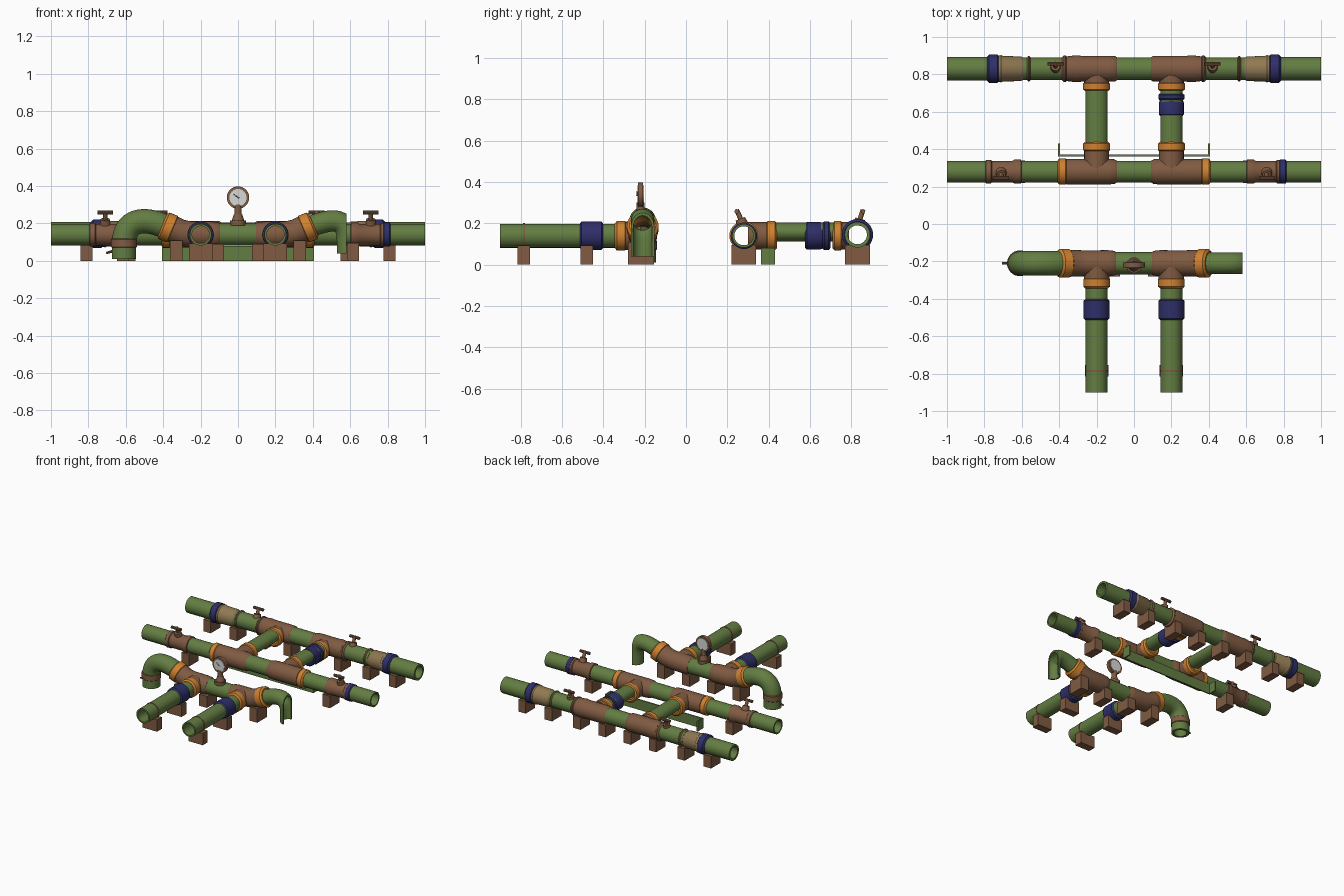
import bpy, bmesh, math
from mathutils import Vector, Matrix
from mathutils.geometry import interpolate_bezier

if "Cube" in bpy.data.objects:
    bpy.data.objects.remove(bpy.data.objects["Cube"])

def mat(name, rgb):
    m = bpy.data.materials.new(name)
    m.diffuse_color = (*rgb, 1)
    m.use_nodes = True
    m.node_tree.nodes["Principled BSDF"].inputs["Base Color"].default_value = m.diffuse_color
    return m

GREEN = mat("pipe green", (0.125, 0.205, 0.055))
BROWN = mat("fitting brown", (0.215, 0.105, 0.055))
ORANGE = mat("joint orange", (0.62, 0.22, 0.03))
BLUE = mat("coupling blue", (0.028, 0.028, 0.14))
TAN = mat("sleeve tan", (0.28, 0.19, 0.085))
WHITE = mat("dial white", (0.68, 0.70, 0.70))
N = 32

def finish(bm, name, m, smooth=True):
    bmesh.ops.recalc_face_normals(bm, faces=bm.faces)
    me = bpy.data.meshes.new(name)
    bm.to_mesh(me)
    bm.free()
    me.materials.append(m)
    ob = bpy.data.objects.new(name, me)
    bpy.context.collection.objects.link(ob)
    if smooth:
        bpy.context.view_layer.objects.active = ob
        ob.select_set(True)
        bpy.ops.object.shade_smooth_by_angle(angle=math.radians(35))
        ob.select_set(False)
    return ob

def sweep(name, stations, m, inner=0.046, cut_x=None, squash=1):
    """Hollow pipe through stations (point, tangent, radius)."""
    bm = bmesh.new()
    rings = []
    walls = stations + [(p, t, inner) for p, t, r in (stations[-1], *stations[-2:0:-1], stations[0])]
    for p, t, r in walls:
        t = t.normalized()
        u = Vector((1, 0, 0)) if abs(t.y) > 0.9 else Vector((0, 1, 0))
        v = t.cross(u)
        ring = []
        for i in range(N):
            a = 2 * math.pi * i / N
            d = u * math.cos(a) + v * math.sin(a)
            d.z *= squash
            ring.append(bm.verts.new(p + d * r))
        rings.append(ring)
    for k in range(len(rings)):
        A, B = rings[k], rings[(k + 1) % len(rings)]
        for i in range(N):
            j = (i + 1) % N
            bm.faces.new((A[i], A[j], B[j], B[i]))
    if cut_x is not None:
        res = bmesh.ops.bisect_plane(bm, geom=bm.verts[:] + bm.edges[:] + bm.faces[:],
                                     plane_co=(cut_x, 0, 0), plane_no=(1, 0, 0), clear_outer=True)
        edges = [e for e in res["geom_cut"] if isinstance(e, bmesh.types.BMEdge)]
        bmesh.ops.triangle_fill(bm, edges=edges, use_beauty=True)
    return finish(bm, name, m)

def run(name, axis, origin, prof, m, inner=0.046, squash=1):
    """Straight section; prof is a list of (distance along axis, radius)."""
    t = Vector((1, 0, 0)) if axis == "x" else Vector((0, 1, 0))
    return sweep(name, [(Vector(origin) + t * d, t, r) for d, r in prof], m, inner, None, squash)

def band(a, b, r):
    """Coupling profile with bevelled ends."""
    return [(a, r - 0.012), (a + 0.01, r), (b - 0.01, r), (b, r - 0.012)]

def box(name, x0, x1, y0, y1, z0, z1, m):
    bm = bmesh.new()
    bmesh.ops.create_cube(bm, size=1, matrix=Matrix.Translation(
        ((x0 + x1) / 2, (y0 + y1) / 2, (z0 + z1) / 2)) @ Matrix.Diagonal((x1 - x0, y1 - y0, z1 - z0, 1)))
    return finish(bm, name, m, False)

def rod(name, p, q, r0, r1, m, seg=24):
    p, q = Vector(p), Vector(q)
    bm = bmesh.new()
    rot = (q - p).to_track_quat('Z', 'Y').to_matrix().to_4x4()
    bmesh.ops.create_cone(bm, cap_ends=True, segments=seg, radius1=r0, radius2=r1, depth=(q - p).length,
                          matrix=Matrix.Translation((p + q) / 2) @ rot)
    return finish(bm, name, m)

def valve_handle(x, y, z, lean):
    """Leaning stem with a cross bar on top."""
    top = (x, y + lean, z + 0.065)
    rod("valve_collar", (x, y, z - 0.01), (x, y + lean * 0.4, z + 0.022), 0.03, 0.024, BROWN)
    rod("valve_stem", (x, y, z), top, 0.012, 0.012, BROWN, 12)
    rod("valve_bar", (x - 0.042, y + lean, z + 0.058), (x + 0.042, y + lean, z + 0.058), 0.011, 0.011, BROWN, 10)

# back pipe line
back = (0, 0.83, 0.145)
run("back_middle_pipe", "x", back, [(-0.1, 0.06), (0.1, 0.06)], GREEN)
for s in (-1, 1):
    def sec(name, prof, m, o=back):
        run(name, "x", o, [(s * d, r) for d, r in prof], m)
    sec("back_end_pipe", [(0.77, 0.062), (1.0, 0.062)], GREEN)
    sec("back_blue_coupling", band(0.72, 0.785, 0.076), BLUE)
    sec("back_tan_sleeve", [(0.59, 0.058), (0.605, 0.066), (0.70, 0.068), (0.71, 0.073), (0.725, 0.07)], TAN)
    sec("back_green_pipe", [(0.375, 0.06), (0.59, 0.06)], GREEN)
    sec("back_brown_ring", band(0.55, 0.575, 0.068), BROWN)
    sec("back_valve_ring", band(0.355, 0.385, 0.072), BROWN)
    sec("back_tee", [(0.09, 0.06), (0.10, 0.067), (0.13, 0.069), (0.28, 0.069), (0.31, 0.072), (0.36, 0.066)], BROWN)
    valve_handle(s * 0.42, 0.835, 0.2, 0.022)
    for x in (0.81, 0.58, 0.33, 0.11):
        box("back_support", s * x - 0.032, s * x + 0.032, 0.77, 0.89, 0, 0.095, BROWN)

# middle pipe line
mid = (0, 0.28, 0.14)
run("middle_center_pipe", "x", mid, [(-0.1, 0.058), (0.1, 0.058)], GREEN)
for s in (-1, 1):
    def sec(name, prof, m, o=mid):
        run(name, "x", o, [(s * d, r) for d, r in prof], m)
    sec("middle_end_pipe", [(0.78, 0.057), (1.0, 0.057)], GREEN)
    sec("middle_valve_body", [(0.60, 0.055), (0.605, 0.064), (0.64, 0.064), (0.65, 0.057), (0.76, 0.057),
                              (0.765, 0.063), (0.79, 0.063), (0.795, 0.057)], BROWN)
    sec("middle_green_pipe", [(0.38, 0.057), (0.61, 0.057)], GREEN)
    sec("middle_orange_joint", band(0.355, 0.41, 0.07), ORANGE)
    sec("middle_tee", [(0.09, 0.058), (0.105, 0.066), (0.14, 0.069), (0.36, 0.068)], BROWN)
    valve_handle(s * 0.71, 0.275, 0.2, -0.03)
    box("middle_support", s * 0.615 - 0.033, s * 0.615 + 0.033, 0.22, 0.34, 0, 0.095, BROWN)
run("middle_blue_coupling", "x", mid, band(0.77, 0.82, 0.064), BLUE)

# cross pipes between the two lines
for s in (-1, 1):
    o = (s * 0.2, 0, 0.14)
    run("cross_front_stub", "y", o, [(0.30, 0.066), (0.40, 0.066)], BROWN)
    run("cross_front_joint", "y", o, band(0.385, 0.44, 0.072), ORANGE)
    run("cross_pipe", "y", (s * 0.2, 0, 0.158), [(0.43, 0.058), (0.72, 0.058)], GREEN, squash=0.78)
    run("cross_back_joint", "y", o, band(0.71, 0.76, 0.072), ORANGE)
    run("cross_back_stub", "y", o, [(0.75, 0.066), (0.79, 0.066)], BROWN)
run("cross_blue_coupling", "y", (0.2, 0, 0.14), [(0.575, 0.058), (0.585, 0.066), (0.65, 0.066), (0.66, 0.062),
    (0.67, 0.07), (0.69, 0.07), (0.70, 0.058)], BLUE)

# green stand behind the middle pipe
box("stand_back_plate", -0.4, 0.4, 0.362, 0.372, 0, 0.08, GREEN)
for s in (-1, 1):
    box("stand_end_plate", s * 0.4 - 0.005, s * 0.4 + 0.005, 0.362, 0.43, 0, 0.08, GREEN)

# front manifold
Y = -0.21
run("front_center_pipe", "x", (0, Y, 0.14), [(-0.1, 0.059), (0.1, 0.059)], GREEN)
for s in (-1, 1):
    def P(x, z):
        return Vector((s * x, Y, z))
    X, T = Vector((s, 0, 0)), Vector((s * 0.92, 0, 0.39))
    sweep("front_tee", [(P(0.095, 0.14), X, 0.06), (P(0.105, 0.14), X, 0.066), (P(0.14, 0.14), X, 0.07),
                        (P(0.25, 0.142), X, 0.069), (P(0.30, 0.15), X + T, 0.07), (P(0.355, 0.172), T, 0.073)], BROWN)
    sweep("front_orange_joint", [(P(0.345, 0.167), T, 0.066), (P(0.352, 0.17), T, 0.077),
                                 (P(0.395, 0.187), T, 0.077), (P(0.405, 0.191), T, 0.064)], ORANGE)
    # elbow turning down; the right one is cut open at its end
    if s < 0:
        r, h1, h2, end, foot = 0.065, P(0.52, 0.24), P(0.61, 0.21), P(0.61, 0.09), P(0.61, 0.01)
    else:
        r, h1, h2, end, foot = 0.057, P(0.50, 0.225), P(0.585, 0.24), P(0.585, 0.11), P(0.585, 0.04)
    pts = interpolate_bezier(P(0.395, 0.186), h1, h2, end, 16) + [foot]
    st = [(p, pts[min(i + 1, 16)] - pts[max(i - 1, 0)], r) for i, p in enumerate(pts)]
    sweep("front_elbow", st, GREEN, 0.046, 0.58 if s > 0 else None)
    # branch running forward
    o = (s * 0.2, 0, 0.14)
    run("branch_stub", "y", o, [(-0.30, 0.068), (-0.22, 0.068)], BROWN)
    run("branch_orange_joint", "y", o, band(-0.345, -0.285, 0.071), ORANGE)
    run("branch_short_pipe", "y", o, [(-0.41, 0.058), (-0.335, 0.058)], GREEN)
    run("branch_blue_coupling", "y", o, band(-0.515, -0.4, 0.069), BLUE)
    run("branch_pipe", "y", o, [(-0.9, 0.058), (-0.505, 0.058)], GREEN)
    run("branch_clamp", "y", o, [(-0.79, 0.061), (-0.78, 0.061)], BROWN)
    for y in (-0.785, -0.48):
        box("branch_support", s * 0.2 - 0.063, s * 0.2 + 0.063, y - 0.03, y + 0.03, 0, 0.093, BROWN)
    for x, z in ((0.11, 0.09), (0.33, 0.11)):
        box("front_support", s * x - 0.034, s * x + 0.034, -0.28, -0.155, 0, z, BROWN)
up = Vector((0, 0, 1))
sweep("elbow_foot_ring", [(Vector((-0.61, Y, z)), up, r) for z, r in
                          ((0.07, 0.064), (0.075, 0.069), (0.115, 0.069), (0.12, 0.064))], BROWN)
rod("elbow_lever", (-0.66, Y, 0.055), (-0.705, Y, 0.042), 0.008, 0.006, BROWN, 10)

# pressure gauge
G = (0, -0.22)
rod("gauge_base", (*G, 0.19), (*G, 0.215), 0.042, 0.042, BROWN)
rod("gauge_neck", (*G, 0.21), (*G, 0.25), 0.035, 0.022, BROWN)
rod("gauge_stem", (*G, 0.245), (*G, 0.30), 0.02, 0.02, BROWN)
rod("gauge_case", (0, -0.233, 0.338), (0, -0.207, 0.338), 0.06, 0.06, BROWN, 32)
for y0, y1 in ((-0.236, -0.232), (-0.208, -0.204)):
    rod("gauge_dial", (0, y0, 0.338), (0, y1, 0.338), 0.046, 0.046, WHITE, 32)
rod("gauge_needle", (0.005, -0.238, 0.335), (-0.022, -0.238, 0.355), 0.003, 0.002, BROWN, 8)
